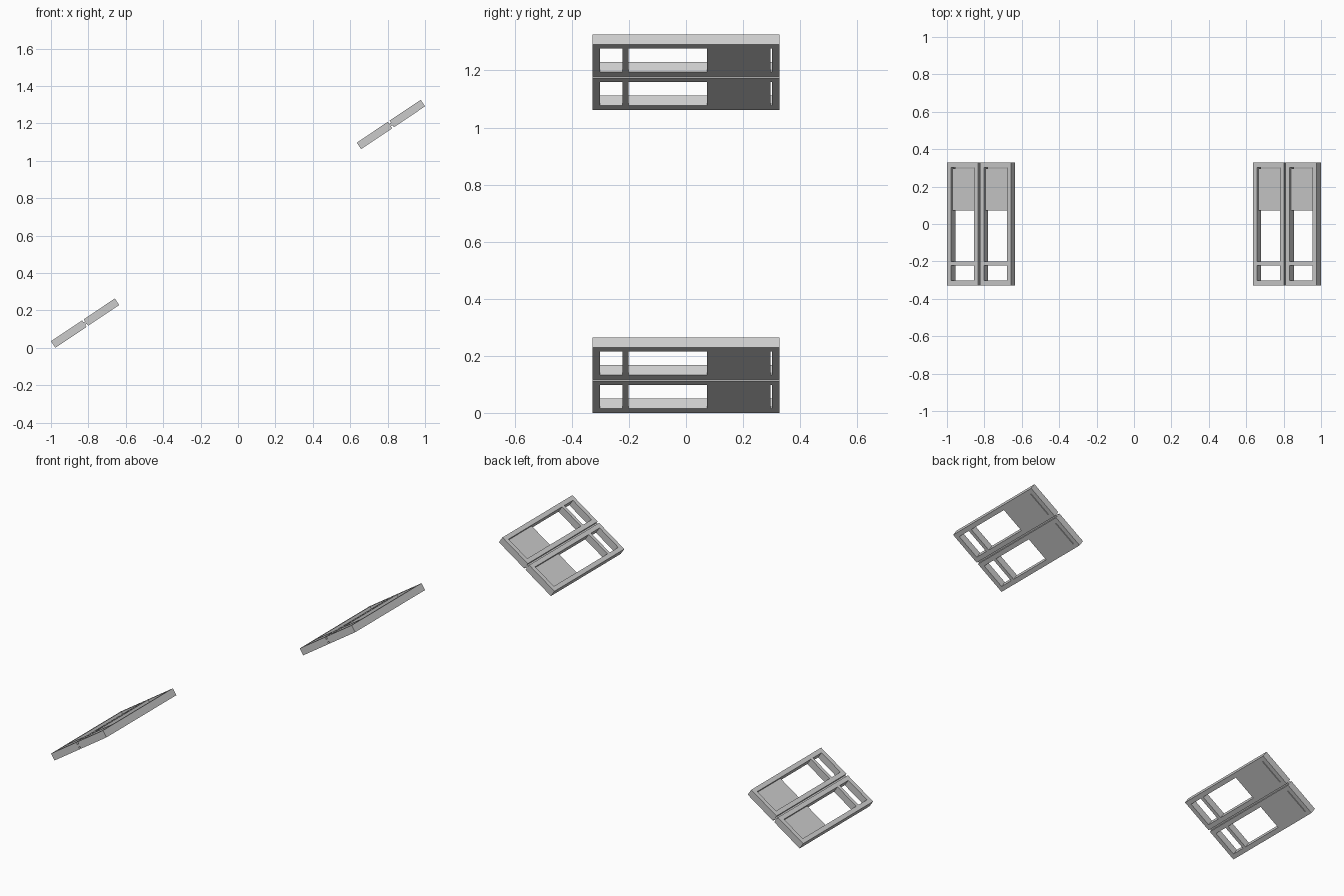
import bpy, bmesh, math
from mathutils import Matrix

if "Cube" in bpy.data.objects:
    bpy.data.objects.remove(bpy.data.objects["Cube"])

TILT = math.radians(33.8)
W, D, T = 0.20, 0.656, 0.042      # frame width, length (y), thickness
GAP, RIM = 0.011, 0.026           # gap between frames, rim width
OW, OD = W - 2 * RIM, D - 2 * RIM  # opening


def finish(bm, name, matrix):
    bmesh.ops.recalc_face_normals(bm, faces=bm.faces)
    mesh = bpy.data.meshes.new(name)
    bm.to_mesh(mesh)
    bm.free()
    obj = bpy.data.objects.new(name, mesh)
    obj.matrix_world = matrix
    bpy.context.collection.objects.link(obj)


def box(name, matrix, x, y, z):
    bm = bmesh.new()
    bmesh.ops.create_cube(bm, size=1)
    for v in bm.verts:
        v.co = [(a + b) / 2 + c * (b - a) for c, (a, b) in zip(v.co, (x, y, z))]
    finish(bm, name, matrix)


def frame(name, matrix, cx):
    # flat rectangular ring, extruded to the frame thickness
    bm = bmesh.new()

    def loop(w, d):
        return [bm.verts.new((cx + sx * w / 2, sy * d / 2, -T / 2))
                for sx, sy in ((-1, -1), (1, -1), (1, 1), (-1, 1))]

    outer, inner = loop(W, D), loop(OW, OD)
    faces = [bm.faces.new((outer[i], outer[(i + 1) % 4], inner[(i + 1) % 4], inner[i]))
             for i in range(4)]
    ext = bmesh.ops.extrude_face_region(bm, geom=faces, use_keep_orig=True)
    tops = [g for g in ext["geom"] if isinstance(g, bmesh.types.BMVert)]
    bmesh.ops.translate(bm, verts=tops, vec=(0, 0, T))
    finish(bm, name, matrix)


for side, x, z in (("lower", -0.8175, 0.132), ("upper", 0.8175, 1.194)):
    m = Matrix.Translation((x, 0, z)) @ Matrix.Rotation(-TILT, 4, 'Y')
    for i, s in enumerate((-1, 1)):
        cx = s * (W + GAP) / 2
        xs = (cx - OW / 2, cx + OW / 2)
        frame(f"{side}_frame_{i + 1}", m, cx)
        # narrow cross bar near the front
        box(f"{side}_cross_bar_{i + 1}", m, xs, (-0.222, -0.201), (-T / 2, T / 2))
        # solid panel at the back, recessed from the top
        box(f"{side}_panel_{i + 1}", m, xs, (0.073, 0.297), (-T / 2, T / 2 - 0.014))
    # strip joining the two frames
    box(f"{side}_joining_strip", m, (-GAP / 2, GAP / 2), (-D / 2, D / 2), (-0.008, 0.008))
